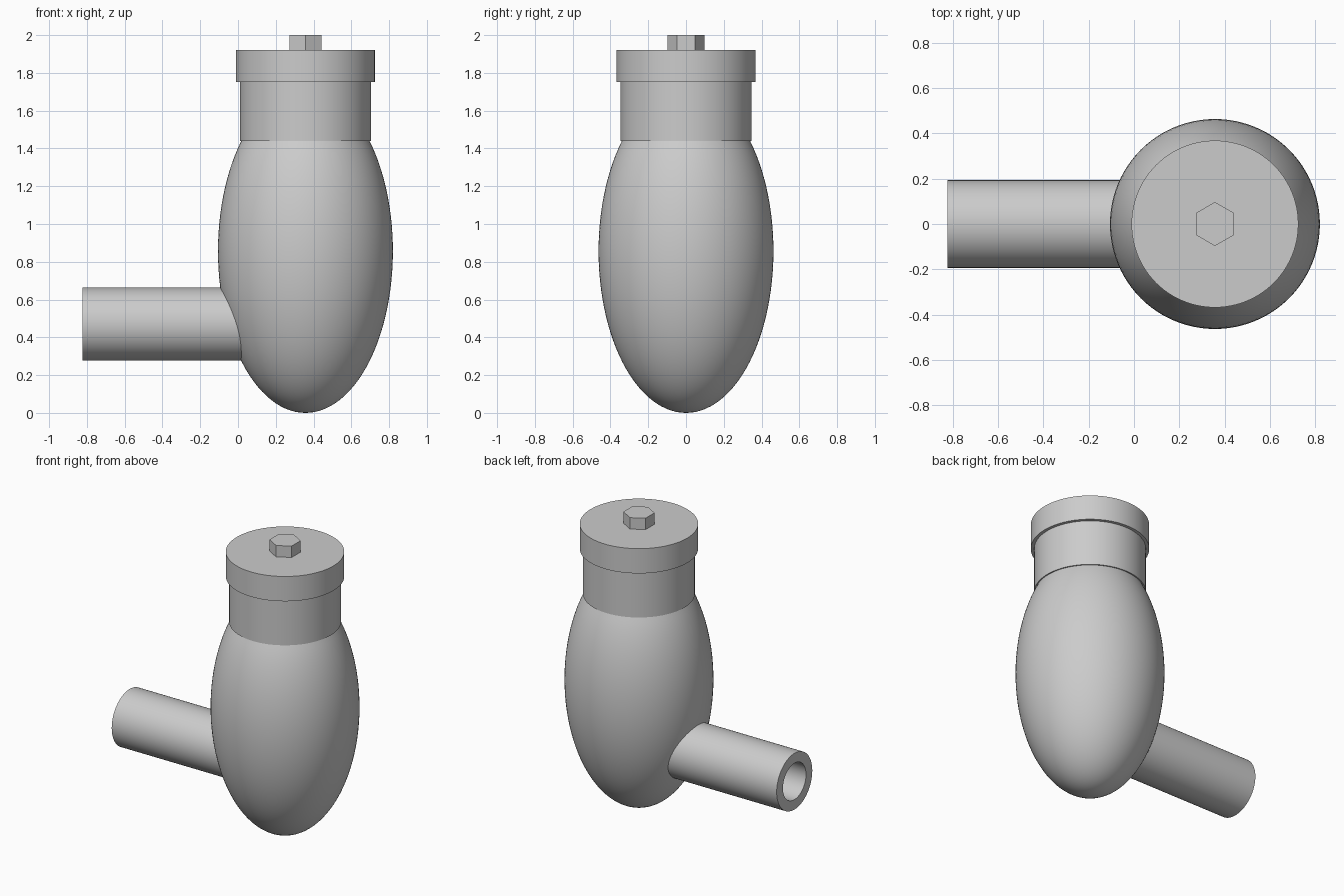
import bpy, bmesh, math
from mathutils import Matrix

if "Cube" in bpy.data.objects:
    bpy.data.objects.remove(bpy.data.objects["Cube"])

CX = 0.357  # axis of the vessel


def lathe(name, profile, steps, matrix, closed=False, smooth=True, turn=0.0):
    """Revolve (radius, height) points around local z."""
    bm = bmesh.new()
    verts = [bm.verts.new((r, 0, z)) for r, z in profile]
    pairs = list(zip(verts, verts[1:]))
    if closed:
        pairs.append((verts[-1], verts[0]))
    edges = [bm.edges.new(p) for p in pairs]
    bmesh.ops.spin(bm, geom=verts + edges, cent=(0, 0, 0), axis=(0, 0, 1),
                   angle=math.tau, steps=steps)
    bmesh.ops.remove_doubles(bm, verts=bm.verts, dist=1e-5)
    bmesh.ops.dissolve_degenerate(bm, edges=bm.edges, dist=1e-6)
    bmesh.ops.recalc_face_normals(bm, faces=bm.faces)
    bm.transform(matrix @ Matrix.Rotation(turn, 4, 'Z'))
    mesh = bpy.data.meshes.new(name)
    bm.to_mesh(mesh)
    bm.free()
    obj = bpy.data.objects.new(name, mesh)
    bpy.context.collection.objects.link(obj)
    if smooth:
        bpy.ops.object.select_all(action='DESELECT')
        obj.select_set(True)
        bpy.context.view_layer.objects.active = obj
        bpy.ops.object.shade_smooth_by_angle(angle=math.radians(30))
    return obj


def disc_profile(r, z0, z1):
    return [(0, z0), (r, z0), (r, z1), (0, z1)]


upright = Matrix.Translation((CX, 0, 0))

# egg-shaped body, cut flat under the neck
RX, RZ, CUT = 0.463, 0.857, 1.44
end = math.acos(-(CUT - RZ) / RZ)
body = [(RX * math.sin(end * i / 40), RZ - RZ * math.cos(end * i / 40))
        for i in range(41)]
body[0] = (0, 0)
lathe("body", body + [(0, CUT)], 96, upright)

# neck, lid and hexagonal nut
lathe("neck", disc_profile(0.347, CUT, 1.755), 96, upright)
lathe("lid", disc_profile(0.368, 1.752, 1.922), 96, upright)
lathe("hex_nut", disc_profile(0.097, 1.92, 2.0), 6, upright,
      smooth=False, turn=math.pi / 2)

# hollow side pipe, its inner end buried in the body
sideways = Matrix.Translation((-0.823, 0, 0.47)) @ Matrix.Rotation(math.pi / 2, 4, 'Y')
lathe("side_pipe", [(0.193, 0), (0.193, 0.92), (0.125, 0.92), (0.125, 0)],
      64, sideways, closed=True)
